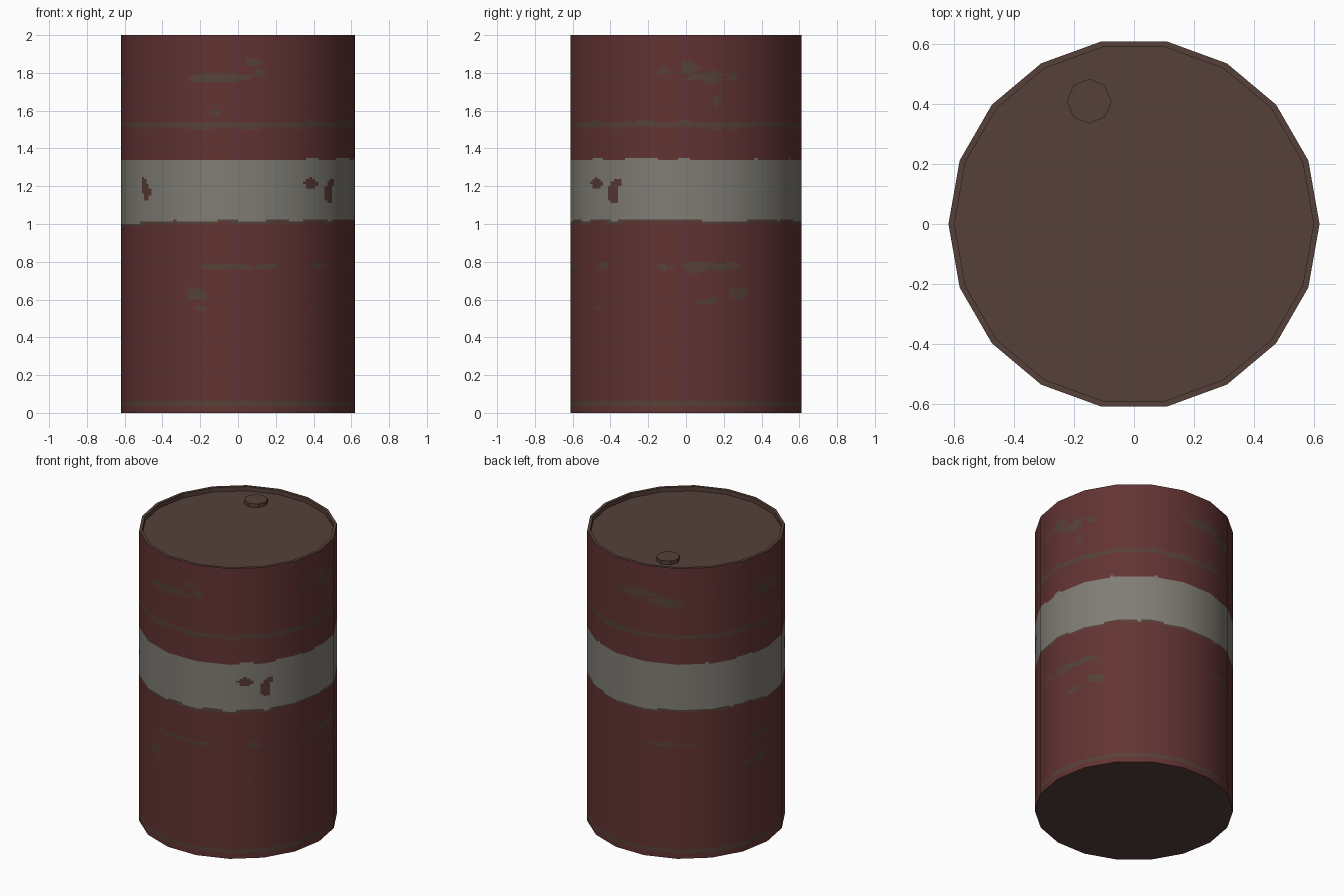
import bpy, bmesh, math
from mathutils import Vector, noise

if "Cube" in bpy.data.objects:
    bpy.data.objects.remove(bpy.data.objects["Cube"])

R, H, SIDES = 0.62, 2.0, 18
COLS, ROWS = 10, 160          # paint grid: cells per facet, rows in height


def material(name, rgb):
    def lin(c):
        c /= 255
        return c / 12.92 if c < 0.04045 else ((c + 0.055) / 1.055) ** 2.4
    m = bpy.data.materials.new(name)
    m.diffuse_color = (*[lin(c) for c in rgb], 1)
    m.use_nodes = True
    m.node_tree.nodes["Principled BSDF"].inputs["Base Color"].default_value = m.diffuse_color
    return m


red = material("faded red paint", (98, 51, 51))
pale = material("pale stripe paint", (128, 125, 117))
rust = material("body rust", (86, 66, 57))
brown = material("lid brown", (86, 65, 58))
chip = material("stripe chip brown", (88, 58, 52))


def add_object(name, bm, mats):
    me = bpy.data.meshes.new(name)
    bm.to_mesh(me)
    bm.free()
    for m in mats:
        me.materials.append(m)
    ob = bpy.data.objects.new(name, me)
    bpy.context.collection.objects.link(ob)
    return ob


def ring_point(r, i, n, z):
    a = 2 * math.pi * i / n
    return Vector((r * math.cos(a), r * math.sin(a), z))


# rust patches and stripe chips: angle, height, half angle, half height
UPPER = [(-101, 1.775, 14, .032), (-82, 1.86, 4, .016), (-79, 1.805, 3, .02),
         (1, 1.83, 6, .035), (13, 1.78, 12, .032), (-12, 1.81, 3, .014),
         (16, 1.66, 3, .03), (95, 1.80, 14, .03), (112, 1.76, 11, .025),
         (178, 1.76, 12, .035), (140, 1.83, 2, .02), (-101, 1.59, 4, .014)]
LOWER = [(-99, .775, 14, .014), (-76, .775, 5, .014), (-46, .78, 3, .02),
         (-111, .63, 5, .03), (-110, .555, 4, .012), (-50, .56, 3, .014),
         (10, .775, 15, .025), (-12, .77, 3, .014), (27, .635, 5, .03),
         (12, .59, 5, .016), (115, .78, 11, .014), (174, .77, 7, .014),
         (171, .61, 8, .03)]
CHIPS = [(-39, 1.16, 4, .045), (-37, 1.205, 2.5, .035), (-51, 1.22, 4, .03),
         (-142, 1.17, 4, .045), (-144, 1.215, 2.5, .03)]


def inside(patches, a, z, rough):
    for pa, pz, wa, hz in patches:
        d = (a - pa + 180) % 360 - 180
        if (d / wa) ** 2 + ((z - pz) / hz) ** 2 < 1 + rough:
            return True
    return False


def paint(p):
    a, z = math.degrees(math.atan2(p.y, p.x)), p.z
    wob = 0.014 * noise.noise(Vector((p.x * 6, p.y * 6, 3))) \
        + 0.006 * noise.noise(Vector((p.x * 20, p.y * 20, 8)))
    top = 1.34 + wob
    low = 1.02 + 0.8 * wob - 0.02 * max(0, math.cos(math.radians(a + 165))) ** 12
    if low < z < top:
        rough = 0.6 * noise.noise(p * 22)
        return 3 if inside(CHIPS, a, z, rough) else 1
    if low - 0.014 < z <= low:
        return 2
    if abs(z - 1.525 - 0.4 * wob) < 0.017 or abs(z - 0.05) < 0.014:
        return 2
    rough = 1.3 * noise.noise(Vector((p.x * 12, p.y * 12, z * 32)))
    return 2 if inside(UPPER + LOWER, a, z, rough) else 0


# barrel wall: 18 flat facets cut into paint cells
bm = bmesh.new()
n = SIDES * COLS
grid = []
for k in range(ROWS + 1):
    z = H * k / ROWS
    grid.append([bm.verts.new(ring_point(R, i // COLS, SIDES, z).lerp(
        ring_point(R, i // COLS + 1, SIDES, z), (i % COLS) / COLS)) for i in range(n)])
for k in range(ROWS):
    for i in range(n):
        j = (i + 1) % n
        f = bm.faces.new((grid[k][i], grid[k][j], grid[k + 1][j], grid[k + 1][i]))
        f.material_index = paint(f.calc_center_median())
        f.smooth = True
wall = add_object("barrel_wall", bm, [red, pale, rust, chip])
wall.data.normals_split_custom_set_from_vertices(
    [Vector((v.co.x, v.co.y, 0)).normalized() for v in wall.data.vertices])

# rim, inner lip and sunken lid
bm = bmesh.new()
rings = [[bm.verts.new(ring_point(r, i, SIDES, z)) for i in range(SIDES)]
         for r, z in ((R, H), (0.60, H), (0.60, H - 0.03))]
for a, b in zip(rings, rings[1:]):
    for i in range(SIDES):
        j = (i + 1) % SIDES
        bm.faces.new((a[i], a[j], b[j], b[i]))
bm.faces.new(rings[2])
add_object("lid_and_rim", bm, [brown])

# base
bm = bmesh.new()
bm.faces.new([bm.verts.new(ring_point(R, -i, SIDES, 0)) for i in range(SIDES)])
add_object("base", bm, [brown])

# filler cap
bpy.ops.mesh.primitive_cylinder_add(vertices=8, radius=0.075, depth=0.025,
                                    location=(-0.15, 0.41, H - 0.0175),
                                    rotation=(0, 0, 0))
cap = bpy.context.object
cap.name = "filler_cap"
cap.data.materials.append(brown)
